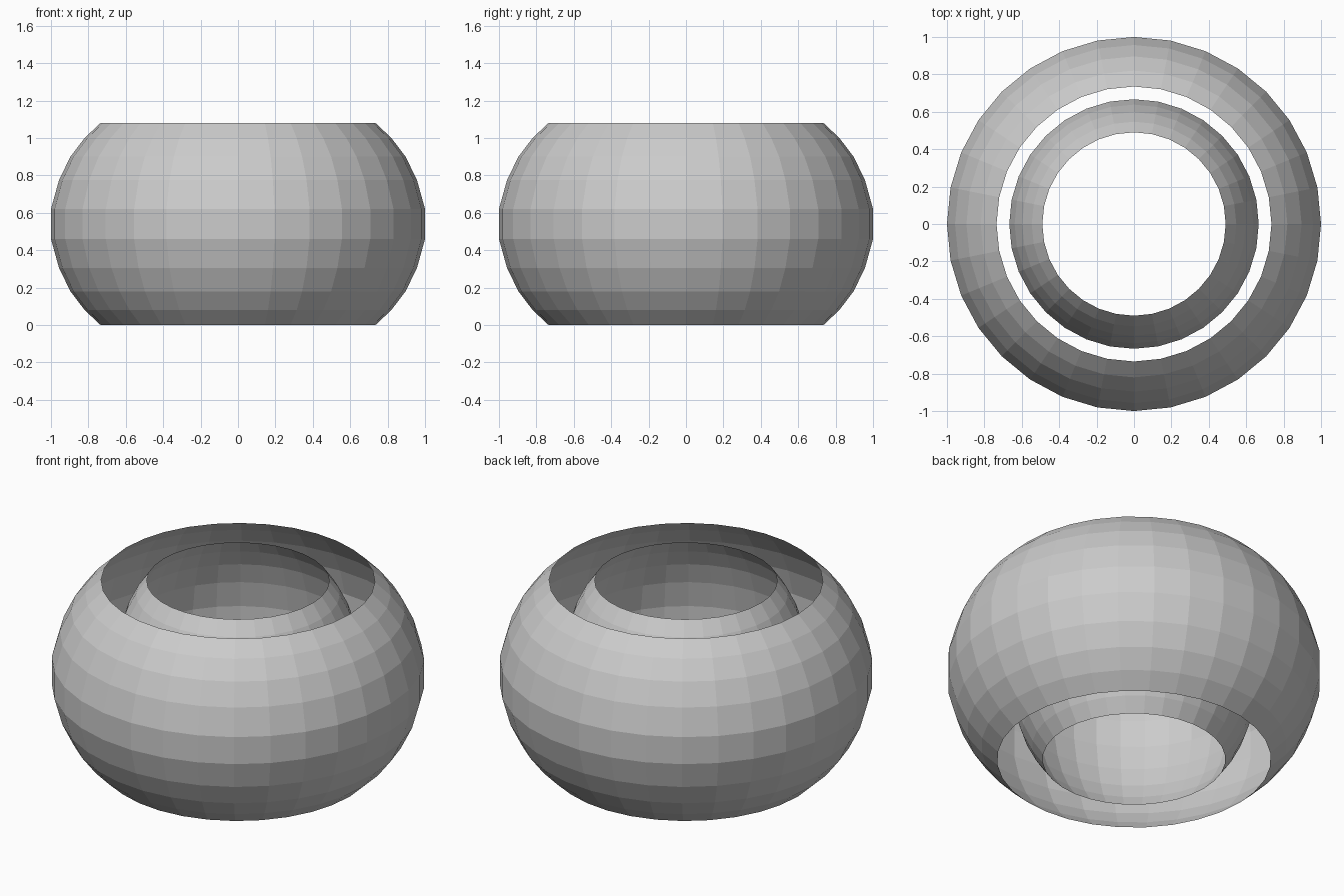
import bpy, bmesh
from math import cos, sin, pi

if "Cube" in bpy.data.objects:
    bpy.data.objects.remove(bpy.data.objects["Cube"])

SEGMENTS = 32
HEIGHT = 1.08
# Lower half of the barrel profile: (radius, z)
LOWER = [(0.735, 0.0), (0.82, 0.08), (0.896, 0.18), (0.957, 0.305), (1.0, 0.46)]
PROFILE = LOWER + [(r, HEIGHT - z) for r, z in reversed(LOWER)]


def open_shell(name, scale):
    """Revolve the profile into an open, single-surface, flat-faceted band."""
    bm = bmesh.new()
    rings = []
    for r, z in PROFILE:
        rings.append([bm.verts.new((r * scale * cos(2 * pi * i / SEGMENTS),
                                    r * scale * sin(2 * pi * i / SEGMENTS), z))
                      for i in range(SEGMENTS)])
    for a, b in zip(rings, rings[1:]):
        for i in range(SEGMENTS):
            j = (i + 1) % SEGMENTS
            bm.faces.new((a[i], a[j], b[j], b[i]))
    mesh = bpy.data.meshes.new(name)
    bm.to_mesh(mesh)
    bm.free()
    obj = bpy.data.objects.new(name, mesh)
    bpy.context.collection.objects.link(obj)
    return obj


# Two nested shells of equal height
open_shell("outer_shell", 1.0)
open_shell("inner_shell", 0.667)
